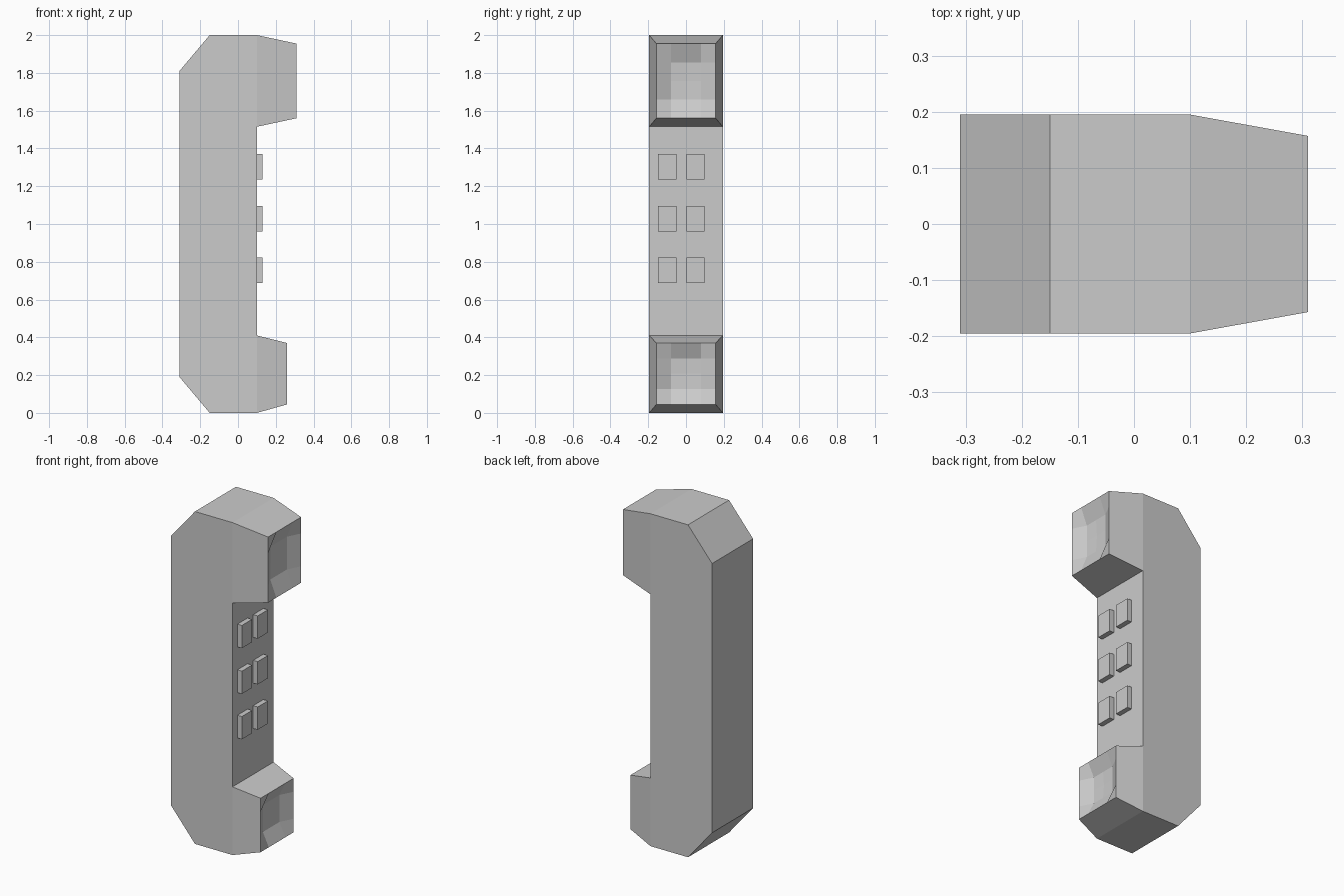
import bpy, bmesh
from mathutils import Vector

cube = bpy.data.objects.get("Cube")
if cube:
    bpy.data.objects.remove(cube, do_unlink=True)

grey = bpy.data.materials.new("plain_grey")
grey.use_nodes = True
colour = (0.6, 0.6, 0.6, 1)
grey.diffuse_color = colour
grey.node_tree.nodes["Principled BSDF"].inputs["Base Color"].default_value = colour

HALF_WIDTH, TIP_HALF_WIDTH, FRONT_X = 0.195, 0.157, 0.1


def finish(bm, name):
    bmesh.ops.recalc_face_normals(bm, faces=bm.faces)
    mesh = bpy.data.meshes.new(name)
    bm.to_mesh(mesh)
    bm.free()
    mesh.materials.append(grey)
    obj = bpy.data.objects.new(name, mesh)
    bpy.context.collection.objects.link(obj)
    return obj


def add_cup(bm, z_mid, tip_x, tip_bottom, tip_top, depth):
    """Extrude a tapered cup from the grip and sink a faceted dish into it."""
    base = next(f for f in bm.faces
                if f.normal.x > 0.9 and abs(f.calc_center_median().z - z_mid) < 0.1)
    tip = bmesh.ops.extrude_discrete_faces(bm, faces=[base])["faces"][0]
    for v in tip.verts:
        v.co = (tip_x,
                TIP_HALF_WIDTH if v.co.y > 0 else -TIP_HALF_WIDTH,
                tip_top if v.co.z > z_mid else tip_bottom)
    bmesh.ops.subdivide_edges(bm, edges=list(tip.edges), cuts=3, use_grid_fill=True)
    # sink every dish point that is not on the rim
    mid = Vector((tip_x, 0, (tip_bottom + tip_top) / 2))
    for v in bm.verts:
        if abs(v.co.x - tip_x) < 1e-4 and abs(v.co.y) < TIP_HALF_WIDTH - 0.01 \
                and tip_bottom + 0.01 < v.co.z < tip_top - 0.01:
            centre = (v.co - mid).length < 0.01
            v.co.x -= depth * (1.15 if centre else 1)
    bm.normal_update()


# handset: side profile extruded across the width, then a cup at each end
profile = [(-0.31, 0.19), (-0.15, 0), (FRONT_X, 0), (FRONT_X, 0.41),
           (FRONT_X, 1.515), (FRONT_X, 2), (-0.15, 2), (-0.31, 1.81)]
bm = bmesh.new()
side = bm.faces.new([bm.verts.new((x, -HALF_WIDTH, z)) for x, z in profile])
ext = bmesh.ops.extrude_face_region(bm, geom=[side], use_keep_orig=True)
bmesh.ops.translate(bm, vec=(0, 2 * HALF_WIDTH, 0),
                    verts=[g for g in ext["geom"] if isinstance(g, bmesh.types.BMVert)])
bmesh.ops.recalc_face_normals(bm, faces=bm.faces)
bm.normal_update()
add_cup(bm, 0.205, 0.26, 0.045, 0.37, 0.04)
add_cup(bm, 1.757, 0.31, 1.56, 1.955, 0.04)
finish(bm, "handset_body")

# two columns of three buttons on the grip
for row, z in enumerate((0.755, 1.028, 1.303)):
    for side_name, y in (("right", -0.1), ("left", 0.05)):
        bm = bmesh.new()
        bmesh.ops.create_cube(bm, size=1)
        bmesh.ops.scale(bm, vec=(0.05, 0.097, 0.137), verts=bm.verts)
        bmesh.ops.translate(bm, vec=(0.105, y, z), verts=bm.verts)
        finish(bm, f"button_{side_name}_{row + 1}")
